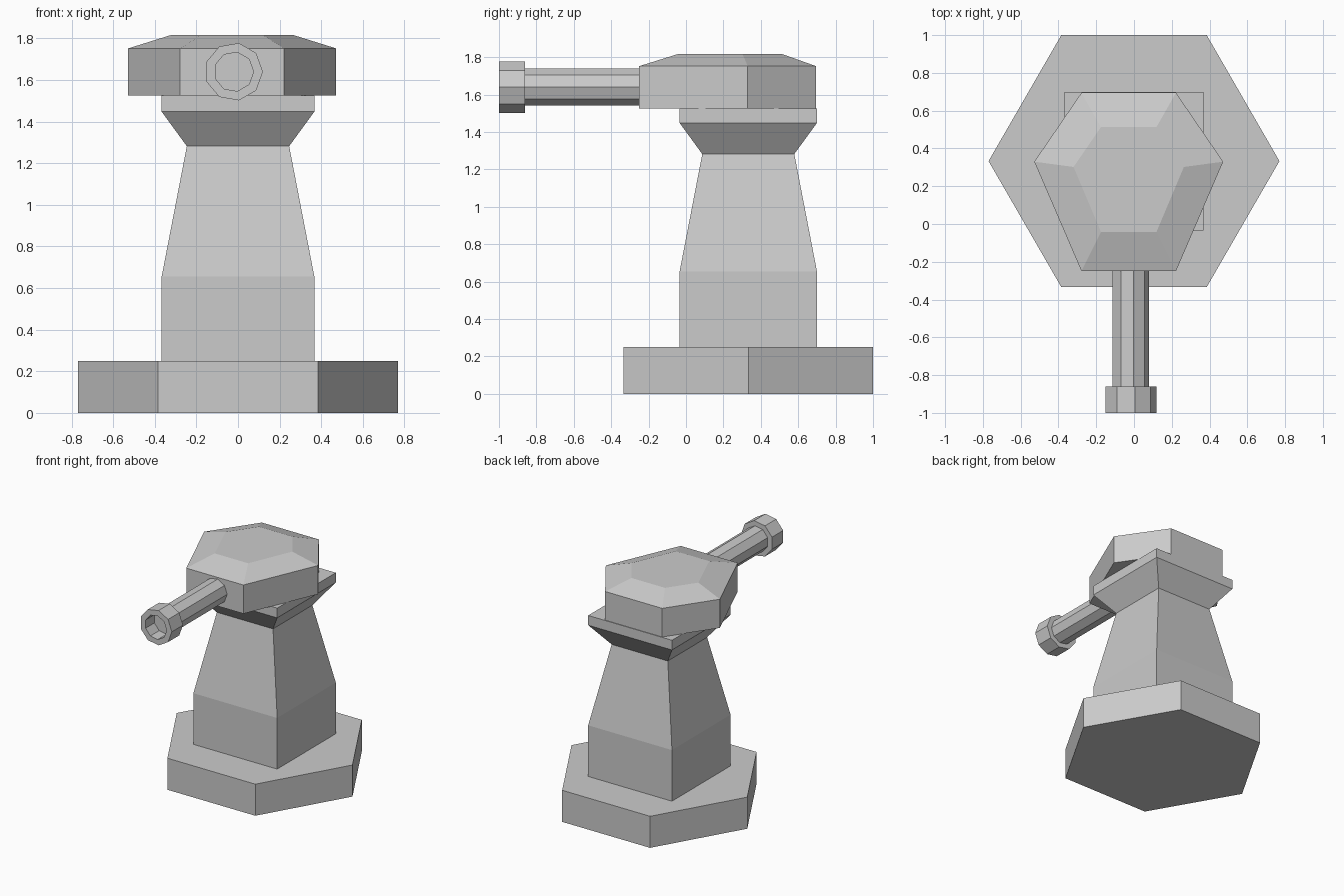
import bpy, bmesh
from math import cos, sin, pi, sqrt

if "Cube" in bpy.data.objects:
    bpy.data.objects.remove(bpy.data.objects["Cube"])


def loft(name, rings):
    """Skin a stack of matching vertex rings and cap both ends."""
    bm = bmesh.new()
    loops = [[bm.verts.new(p) for p in ring] for ring in rings]
    n = len(loops[0])
    for a, b in zip(loops, loops[1:]):
        for i in range(n):
            j = (i + 1) % n
            bm.faces.new((a[i], a[j], b[j], b[i]))
    bm.faces.new(loops[0])
    bm.faces.new(loops[-1])
    bmesh.ops.recalc_face_normals(bm, faces=bm.faces)
    mesh = bpy.data.meshes.new(name)
    bm.to_mesh(mesh)
    bm.free()
    obj = bpy.data.objects.new(name, mesh)
    bpy.context.collection.objects.link(obj)
    return obj


def upright(n, r, z, start, cy=0.333):
    """Horizontal polygon around the tower axis."""
    return [(r * cos(start + 2 * pi * i / n), cy + r * sin(start + 2 * pi * i / n), z)
            for i in range(n)]


def along_y(r, y, n=9, cx=-0.02, cz=1.64):
    """Polygon around the barrel axis."""
    return [(cx + r * cos(2 * pi * i / n), y, cz + r * sin(2 * pi * i / n))
            for i in range(n)]


def head_ring(z, wide, narrow, back, mid, front, cx=-0.028):
    """Six-sided outline with a longer front."""
    return [(cx + wide, mid, z), (cx + narrow, back, z), (cx - narrow, back, z),
            (cx - wide, mid, z), (cx - narrow, front, z), (cx + narrow, front, z)]


# Hexagonal base slab
loft("base", [upright(6, 0.77, z, 0) for z in (0, 0.25)])

# Square column: straight foot, taper, flared collar
column = [(0.25, 0.367), (0.655, 0.367), (1.282, 0.246), (1.448, 0.367), (1.525, 0.367)]
loft("column", [upright(4, h * sqrt(2), z, pi / 4) for z, h in column])

# Turret head with chamfered roof
loft("turret_head", [
    head_ring(1.525, 0.50, 0.25, 0.695, 0.33, -0.25),
    head_ring(1.752, 0.50, 0.25, 0.695, 0.33, -0.25),
    head_ring(1.817, 0.292, 0.147, 0.513, 0.302, -0.042),
])

# Nine-sided barrel
loft("barrel", [along_y(0.10, y) for y in (-0.2, -0.87)])

# Muzzle ring with recessed bore
muzzle = [(0.14, -0.86), (0.14, -1.0), (0.095, -1.0), (0.095, -0.89)]
loft("muzzle", [along_y(r, y) for r, y in muzzle])
